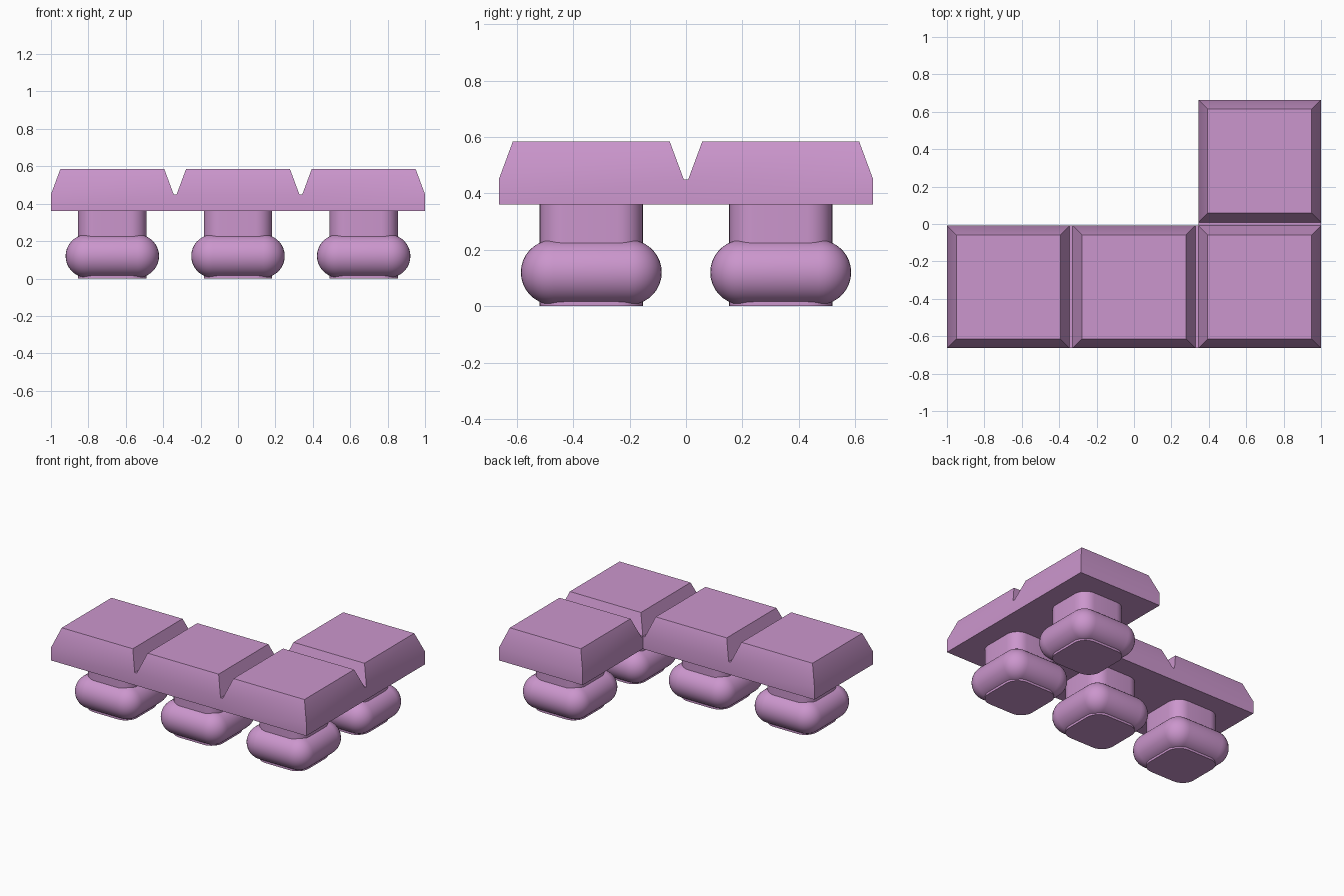
import bpy, bmesh, math

if "Cube" in bpy.data.objects:
    bpy.data.objects.remove(bpy.data.objects["Cube"])

PITCH, HALF = 0.672, 0.328          # tile spacing and half width
Z_BASE, Z_RIM, Z_TOP, INSET = 0.36, 0.45, 0.585, 0.05

mat = bpy.data.materials.new("orchid_pink")
mat.diffuse_color = (0.60, 0.305, 0.61, 1)
mat.use_nodes = True
mat.node_tree.nodes["Principled BSDF"].inputs["Base Color"].default_value = mat.diffuse_color


def finish(name, bm):
    bmesh.ops.recalc_face_normals(bm, faces=bm.faces)
    mesh = bpy.data.meshes.new(name)
    bm.to_mesh(mesh)
    bm.free()
    mesh.materials.append(mat)
    obj = bpy.data.objects.new(name, mesh)
    bpy.context.collection.objects.link(obj)
    bpy.ops.object.select_all(action='DESELECT')
    obj.select_set(True)
    bpy.context.view_layer.objects.active = obj
    bpy.ops.object.shade_smooth_by_angle(angle=math.radians(30))
    return obj


def rounded_square(core, radius, z, steps=8):
    """Ring of points: a square of half size core, grown by radius."""
    ring = []
    for k, (sx, sy) in enumerate([(1, 1), (-1, 1), (-1, -1), (1, -1)]):
        for i in range(steps + 1):
            a = math.pi / 2 * (k + i / steps)
            ring.append((sx * core + radius * math.cos(a),
                         sy * core + radius * math.sin(a), z))
    return ring


def loft(name, rings, x, y):
    bm = bmesh.new()
    loops = [[bm.verts.new((px + x, py + y, pz)) for px, py, pz in r] for r in rings]
    for a, b in zip(loops, loops[1:]):
        for i in range(len(a)):
            j = (i + 1) % len(a)
            bm.faces.new((a[i], a[j], b[j], b[i]))
    bm.faces.new(loops[0])
    bm.faces.new(loops[-1])
    return finish(name, bm)


# Joined L-shaped plate: wide cells are bevelled tiles, narrow cells are groove floors
xs = [c + s * HALF for c in (-PITCH, 0, PITCH) for s in (-1, 1)]
ys = [c + s * HALF for c in (-PITCH / 2, PITCH / 2) for s in (-1, 1)]
cells = {(i, 0) for i in range(5)} | {(4, 1), (4, 2)}
bm = bmesh.new()
cache = {}


def vert(x, y, z):
    key = (round(x, 4), round(y, 4), z)
    if key not in cache:
        cache[key] = bm.verts.new(key)
    return cache[key]


for i, j in sorted(cells):
    x0, x1, y0, y1 = xs[i], xs[i + 1], ys[j], ys[j + 1]
    corners = [(x0, y0), (x1, y0), (x1, y1), (x0, y1)]
    low = [vert(x, y, Z_BASE) for x, y in corners]
    rim = [vert(x, y, Z_RIM) for x, y in corners]
    bm.faces.new(low[::-1])
    for k, (di, dj) in enumerate([(0, -1), (1, 0), (0, 1), (-1, 0)]):
        if (i + di, j + dj) not in cells:
            n = (k + 1) % 4
            bm.faces.new((low[k], low[n], rim[n], rim[k]))
    if i % 2 == 0 and j % 2 == 0:
        d = INSET
        top = [vert(x, y, Z_TOP) for x, y in
               [(x0 + d, y0 + d), (x1 - d, y0 + d), (x1 - d, y1 - d), (x0 + d, y1 - d)]]
        for k in range(4):
            n = (k + 1) % 4
            bm.faces.new((rim[k], rim[n], top[n], top[k]))
        bm.faces.new(top)
    else:
        bm.faces.new(rim)
finish("tile_plate", bm)

# A peg under each tile: rounded-square stem through a soft bulb
R, ZC = 0.115, 0.12
angles = [math.radians(-84 + 168 * k / 16) for k in range(17)]
bulb = [rounded_square(0.135, R * math.cos(a), ZC + R * math.sin(a)) for a in angles]
stem = [rounded_square(0.093, 0.09, z) for z in (0.0, Z_BASE + 0.01)]
for n, (cx, cy) in enumerate([(-1, -0.5), (0, -0.5), (1, -0.5), (1, 0.5)], 1):
    loft(f"peg_stem_{n}", stem, cx * PITCH, cy * PITCH)
    loft(f"peg_bulb_{n}", bulb, cx * PITCH, cy * PITCH)
